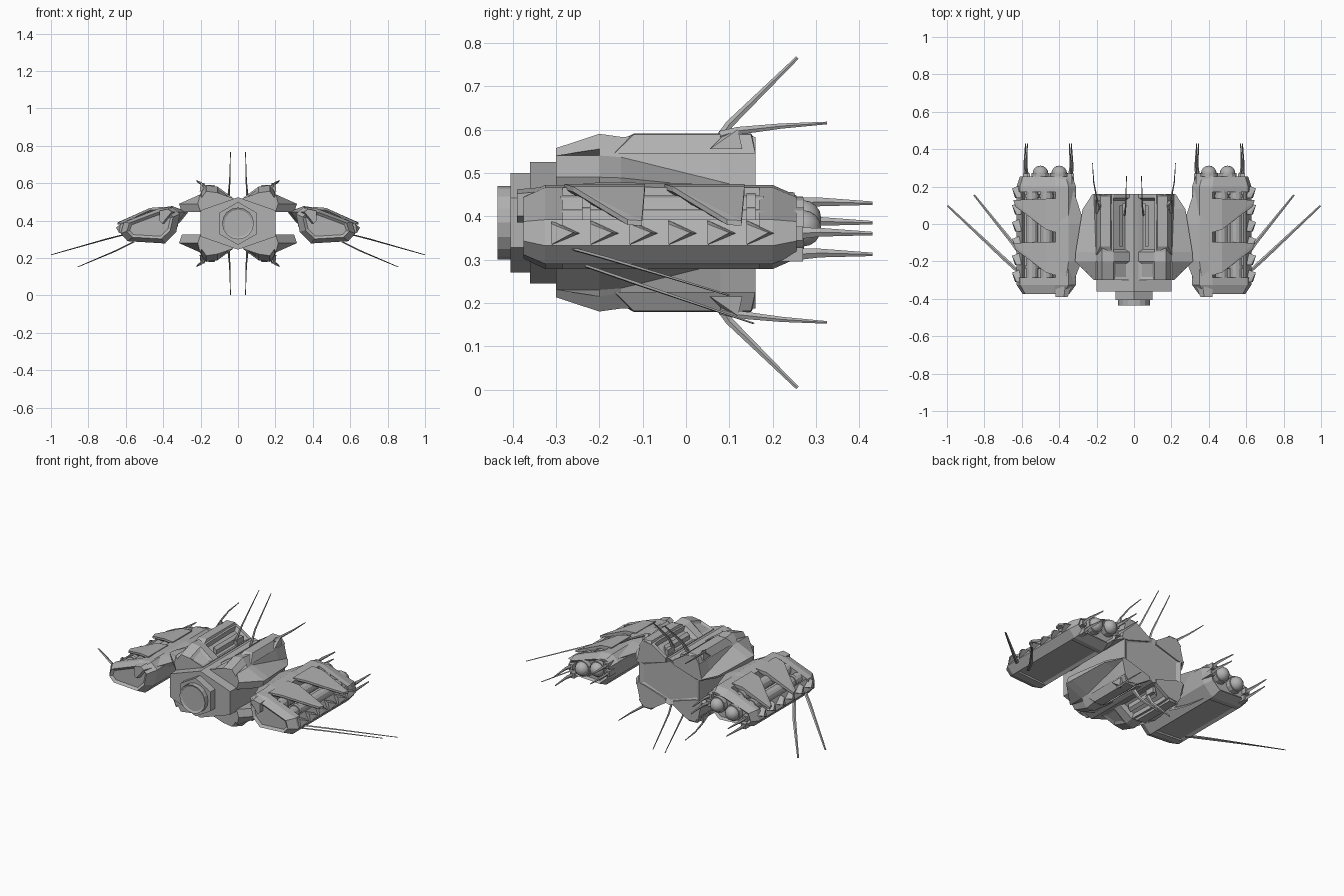
import bpy, bmesh, math
from mathutils import Vector, Matrix

cube = bpy.data.objects.get("Cube")
if cube:
    bpy.data.objects.remove(cube, do_unlink=True)

MID = 0.385  # height of the hull axis

grey = bpy.data.materials.new("hull_grey")
grey.use_nodes = True
tone = (0.44, 0.44, 0.44, 1)
grey.diffuse_color = tone
grey.node_tree.nodes["Principled BSDF"].inputs["Base Color"].default_value = tone


def finish(name, bm, mirror="x", z=0.0):
    """Turn a bmesh into an object, mirrored about its origin."""
    bmesh.ops.recalc_face_normals(bm, faces=bm.faces[:])
    mesh = bpy.data.meshes.new(name)
    bm.to_mesh(mesh)
    bm.free()
    mesh.materials.append(grey)
    ob = bpy.data.objects.new(name, mesh)
    ob.location.z = z
    bpy.context.collection.objects.link(ob)
    if mirror:
        mod = ob.modifiers.new("mirror", "MIRROR")
        mod.use_axis = ("x" in mirror, False, "z" in mirror)
        mod.use_mirror_merge = False


def loft(rings):
    """Skin a row of equal rings; returns the bmesh, its face strips and caps."""
    bm = bmesh.new()
    vs = [[bm.verts.new(p) for p in ring] for ring in rings]
    n = len(rings[0])
    strips = [[bm.faces.new((a[j], a[(j + 1) % n], b[(j + 1) % n], b[j]))
               for j in range(n)] for a, b in zip(vs, vs[1:])]
    ends = [bm.faces.new(vs[0]), bm.faces.new(vs[-1])]
    bmesh.ops.recalc_face_normals(bm, faces=bm.faces[:])
    return bm, strips, ends


def inset(bm, faces, width, depth):
    bmesh.ops.inset_region(bm, faces=faces, thickness=width, depth=depth,
                           use_even_offset=True, use_boundary=True)


def hull(name, points, mirror="x", z=0.0):
    bm = bmesh.new()
    for p in points:
        bm.verts.new(p)
    bmesh.ops.convex_hull(bm, input=bm.verts[:])
    bmesh.ops.dissolve_limit(bm, angle_limit=0.01, verts=bm.verts[:], edges=bm.edges[:])
    finish(name, bm, mirror, z)


def box(name, lo, hi, mirror="x", z=0.0):
    hull(name, [(x, y, h) for x in (lo[0], hi[0])
                for y in (lo[1], hi[1]) for h in (lo[2], hi[2])], mirror, z)


def blade(name, path, widths, thin=0.3, flat=(1, 0, 0), mirror="x", z=0.0):
    """Tapering diamond-section spike, thin along the flat axis."""
    pts = [Vector(p) for p in path]
    rings = []
    for i, p in enumerate(pts):
        t = (pts[min(i + 1, len(pts) - 1)] - pts[max(i - 1, 0)]).normalized()
        up = t.cross(Vector(flat)).normalized()
        side = up.cross(t)
        w = widths[i]
        rings.append([p + up * w, p + side * w * thin, p - up * w, p - side * w * thin])
    finish(name, loft(rings)[0], mirror, z)


def tube(name, x, z, r, y0, y1, sides=12, mirror="x"):
    ring = [(x + r * math.sin(math.tau * k / sides),
             z + r * math.cos(math.tau * k / sides)) for k in range(sides)]
    finish(name, loft([[(a, y, b) for a, b in ring] for y in (y0, y1)])[0], mirror)


# Central six-sided hull, collar and nose
outline = [(0, 0.14), (0.2, 0.07), (0.2, -0.07), (0, -0.14), (-0.2, -0.07), (-0.2, 0.07)]
bm, strips, ends = loft([[(x, y, z) for x, z in outline] for y in (-0.36, 0.16)])
inset(bm, [ends[1]], 0.025, -0.012)
finish("central_hull", bm, "", MID)
tube("nose_collar", 0, MID, 0.115, -0.405, -0.35, 6, "")
bm, strips, ends = loft([[(0.085 * math.sin(math.tau * k / 16), y,
                           0.085 * math.cos(math.tau * k / 16)) for k in range(16)]
                         for y in (-0.39, -0.435)])
inset(bm, [ends[1]], 0.012, -0.006)
finish("nose_disc", bm, "", MID)

# Four armour shells around the hull, with sunken channels and front panels


def armour_ring(y, out, top):
    t = min(max((y + 0.165) / 0.325, 0), 1)  # the shoulder crease falls toward the rear
    return [(x, y, z) for x, z in (
        (0.025, 0.135), (0.11, top - 0.008), (0.17, top), (0.195, top - 0.035),
        (0.203 + 0.012 * t, 0.155 - 0.08 * t), (out, 0.105 - 0.033 * t),
        (out - 0.015, 0.06), (0.17, 0.065), (0.025, 0.11))]


bm, strips, ends = loft([armour_ring(*s) for s in (
    (-0.3, 0.215, 0.172), (-0.2, 0.315, 0.205), (-0.15, 0.312, 0.198),
    (0.08, 0.275, 0.203), (0.14, 0.235, 0.2), (0.16, 0.222, 0.198))])
inset(bm, [strips[2][0], strips[3][0]], 0.014, -0.022)
inset(bm, [strips[0][0]], 0.016, -0.008)
finish("armour_shell", bm, "xz", MID)
hull("armour_ridge", [(x, y, z) for x, y0, y1, z in (
    (0.12, -0.15, 0.16, 0.19), (0.202, -0.165, 0.16, 0.16),
    (0.125, -0.12, 0.15, 0.206), (0.18, -0.12, 0.15, 0.204)) for y in (y0, y1)], "xz", MID)
hull("channel_rail", [(x, y, z) for y in (-0.12, 0.1) for x, z in (
    (0.06, 0.13), (0.06, 0.158), (0.078, 0.172), (0.078, 0.14))], "xz", MID)

# Antennae on the armour
hull("antenna_mount", [(0.165, 0.055, 0.17), (0.205, 0.055, 0.17), (0.165, 0.13, 0.17),
                       (0.205, 0.13, 0.17), (0.18, 0.1, 0.215), (0.2, 0.12, 0.215)], "xz", MID)
box("mast_mount", (0.042, 0.05, 0.11), (0.062, 0.11, 0.16), "xz", MID)
blade("mast_antenna", [(0.05, 0.05, 0.15), (0.044, 0.1, 0.227), (0.04, 0.257, 0.381)],
      (0.014, 0.009, 0.004), 0.4, mirror="xz", z=MID)
blade("curved_antenna", [(0.185, 0.08, 0.2), (0.195, 0.12, 0.212), (0.215, 0.22, 0.223),
                         (0.222, 0.325, 0.23)], (0.012, 0.009, 0.006, 0.003), 0.5,
      mirror="xz", z=MID)

# Side pods: recessed body between two closed caps
FULL = [(0.31, 0.435), (0.35, 0.472), (0.42, 0.466), (0.61, 0.392),
        (0.628, 0.332), (0.59, 0.29), (0.39, 0.278), (0.33, 0.34)]
RECESS = FULL[:3] + [(0.43, 0.4), (0.585, 0.345), (0.6, 0.392)] + FULL[4:]


def section(shape, y, sx=1.0, sz=1.0):
    return [(0.475 + (x - 0.475) * sx, y, 0.375 + (z - 0.375) * sz) for x, z in shape]


bm, strips, ends = loft([section(RECESS, -0.31), section(RECESS, 0.2)])
inset(bm, [strips[0][7]], 0.018, -0.01)
finish("pod_body", bm)
bm, strips, ends = loft([section(FULL, -0.375, 0.78, 0.75), section(FULL, -0.325),
                         section(FULL, -0.285)])
inset(bm, [ends[0]], 0.014, -0.012)
finish("pod_front_cap", bm)
bm, strips, ends = loft([section(FULL, 0.17), section(FULL, 0.2),
                         section(FULL, 0.255, 0.88, 0.75)])
inset(bm, [ends[1]], 0.012, -0.012)
finish("pod_rear_cap", bm)

# Inner fairing that reaches under the armour
bm, strips, ends = loft([[(x, y, z) for x, z in (
    (a, 0.447), (max(a + 0.02, 0.35), top), (0.42, top - 0.01), (0.42, 0.4), (a + 0.05, 0.385))]
    for y, a, top in ((-0.39, 0.355, 0.462), (-0.2, 0.28, 0.478),
                      (0.0, 0.265, 0.476), (0.25, 0.345, 0.455))])
finish("inner_fairing", bm)

# Tubes lying in the recess, with collars
for x, z, r in ((0.468, 0.415, 0.033), (0.545, 0.385, 0.031)):
    tube("recess_tube", x, z, r, -0.29, 0.18)
    for y in (-0.24, 0.14):
        tube("tube_collar", x, z, r + 0.005, y, y + 0.02)

# Claw plates hooking over the tubes
for y in (-0.28, -0.05):
    quad = [(0.4, y, 0.462), (0.4, y + 0.185, 0.462), (0.47, y + 0.185, 0.456),
            (0.47, y + 0.02, 0.456), (0.645, y + 0.178, 0.378), (0.635, y + 0.145, 0.38)]
    hull("claw_plate", [(x, yy, z + d) for x, yy, z in quad for d in (0, 0.012)])

# Row of teeth along the outer edge
for k in range(6):
    y = -0.31 + 0.09 * k
    hull("edge_tooth", [(0.605, y, 0.39), (0.605, y, 0.332), (0.628, y, 0.382),
                        (0.636, y, 0.335), (0.6, y + 0.07, 0.36), (0.652, y + 0.05, 0.362)])

# Thrusters and rear spikes
for x, z in ((0.4, 0.395), (0.5, 0.372)):
    tube("thruster_ring", x, z, 0.048, 0.23, 0.272)
    bm = bmesh.new()
    bmesh.ops.create_uvsphere(bm, u_segments=16, v_segments=8, radius=0.042,
                              matrix=Matrix.Translation((x, 0.27, z)))
    for f in bm.faces:
        f.smooth = True
    finish("thruster_dome", bm)
for x, z, s in ((0.345, 0.43, -1), (0.335, 0.385, -1), (0.58, 0.36, 1), (0.57, 0.312, 1)):
    box("spike_socket", (x - 0.014, 0.19, z - 0.016), (x + 0.014, 0.27, z + 0.016))
    blade("rear_spike", [(x, 0.25, z), (x + 0.006 * s, 0.31, z + 0.003), (x, 0.43, z)],
          (0.014, 0.01, 0.004), 0.6)

# Long swept quills on the outer side
blade("upper_quill", [(0.59, -0.28, 0.33), (0.7, -0.18, 0.302), (0.997, 0.098, 0.218)],
      (0.009, 0.01, 0.005), 0.4, (0, 0, 1))
blade("lower_quill", [(0.56, -0.23, 0.285), (0.65, -0.1, 0.24), (0.855, 0.155, 0.153)],
      (0.009, 0.01, 0.005), 0.4, (0, 0, 1))
